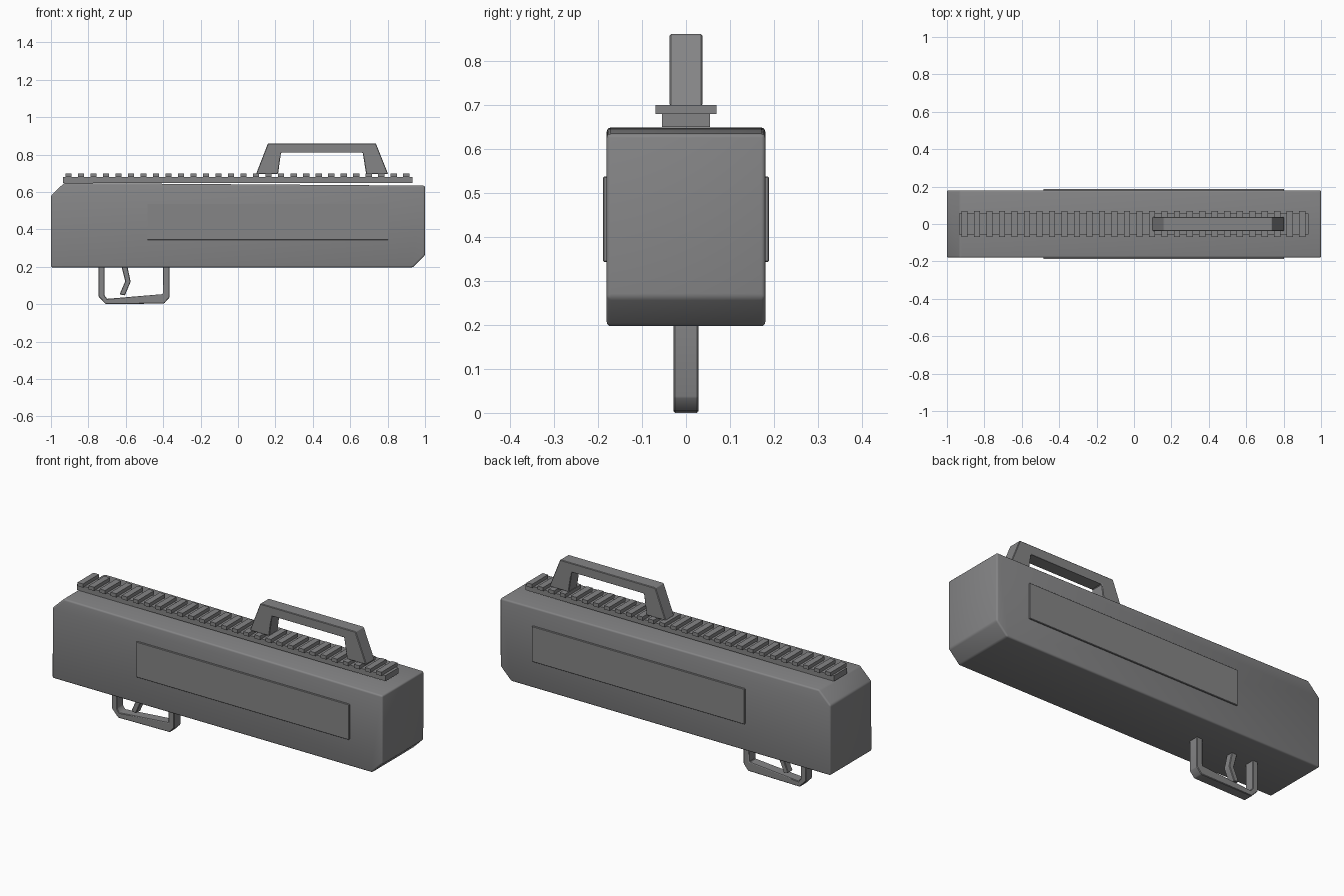
import bpy, bmesh, math
from mathutils import Vector

cube = bpy.data.objects.get("Cube")
if cube:
    bpy.data.objects.remove(cube, do_unlink=True)

grey = bpy.data.materials.new("gunmetal_grey")
grey.use_nodes = True
GREY = (0.235, 0.235, 0.24, 1)
grey.diffuse_color = GREY
grey.node_tree.nodes["Principled BSDF"].inputs["Base Color"].default_value = GREY


def finish(name, bm, bevel=0.0, segments=1):
    """Bevel the hard edges and turn the bmesh into a named object."""
    bmesh.ops.recalc_face_normals(bm, faces=bm.faces)
    if bevel:
        hard = [e for e in bm.edges if e.calc_face_angle(0) > math.radians(20)]
        bmesh.ops.bevel(bm, geom=hard, offset=bevel, segments=segments,
                        profile=0.5, affect='EDGES', clamp_overlap=True)
    mesh = bpy.data.meshes.new(name)
    bm.to_mesh(mesh)
    bm.free()
    mesh.materials.append(grey)
    obj = bpy.data.objects.new(name, mesh)
    bpy.context.collection.objects.link(obj)
    bpy.ops.object.select_all(action='DESELECT')
    obj.select_set(True)
    bpy.context.view_layer.objects.active = obj
    bpy.ops.object.shade_smooth_by_angle(angle=math.radians(32))
    return obj


def extrude_profile(name, points, half, bevel=0.0, segments=1):
    """Side outline in x, z extruded across y from -half to half."""
    bm = bmesh.new()
    face = bm.faces.new([bm.verts.new((x, -half, z)) for x, z in points])
    side = bmesh.ops.extrude_face_region(bm, geom=[face])["geom"]
    verts = [v for v in side if isinstance(v, bmesh.types.BMVert)]
    bmesh.ops.translate(bm, verts=verts, vec=(0, 2 * half, 0))
    return finish(name, bm, bevel, segments)


def add_box(bm, low, high):
    low, high = Vector(low), Vector(high)
    verts = bmesh.ops.create_cube(bm, size=1)["verts"]
    bmesh.ops.scale(bm, verts=verts, vec=high - low)
    bmesh.ops.translate(bm, verts=verts, vec=(low + high) / 2)


# Main housing: long box with sloped top and two cut corners
extrude_profile("housing", [(-1, 0.197), (0.935, 0.197), (1, 0.262), (1, 0.634),
                            (-0.93, 0.648), (-1, 0.58)], 0.18, 0.009, 3)

# Raised side panels
for label, side in (("right", -1), ("left", 1)):
    bm = bmesh.new()
    ys = sorted((side * 0.17, side * 0.188))
    add_box(bm, (-0.485, ys[0], 0.343), (0.803, ys[1], 0.537))
    finish(label + "_side_panel", bm, 0.002)

# Accessory rail: a flat bar with evenly spaced cross teeth
bm = bmesh.new()
add_box(bm, (-0.935, -0.055, 0.649), (0.932, 0.055, 0.68))
finish("rail_bar", bm)

bm = bmesh.new()
TEETH = 28
for i in range(TEETH):
    x = -0.907 + i * 1.807 / (TEETH - 1)
    add_box(bm, (x - 0.0165, -0.069, 0.679), (x + 0.0165, 0.069, 0.699))
finish("rail_teeth", bm)

# Carry handle: sloped arch on the rail
extrude_profile("carry_handle", [(0.097, 0.697), (0.16, 0.86), (0.737, 0.86),
                                 (0.802, 0.697), (0.685, 0.697), (0.667, 0.81),
                                 (0.23, 0.81), (0.214, 0.697)], 0.037, 0.003)

# Trigger guard: open loop below the housing
extrude_profile("trigger_guard", [(-0.745, 0.21), (-0.745, 0.04), (-0.707, 0),
                                  (-0.395, 0.004), (-0.367, 0.035), (-0.367, 0.21),
                                  (-0.402, 0.21), (-0.402, 0.054), (-0.7, 0.029),
                                  (-0.714, 0.048), (-0.714, 0.21)], 0.028, 0.003)

# Bent trigger
extrude_profile("trigger", [(-0.625, 0.21), (-0.603, 0.123), (-0.633, 0.053),
                            (-0.605, 0.047), (-0.574, 0.12), (-0.593, 0.21)], 0.02, 0.003)
